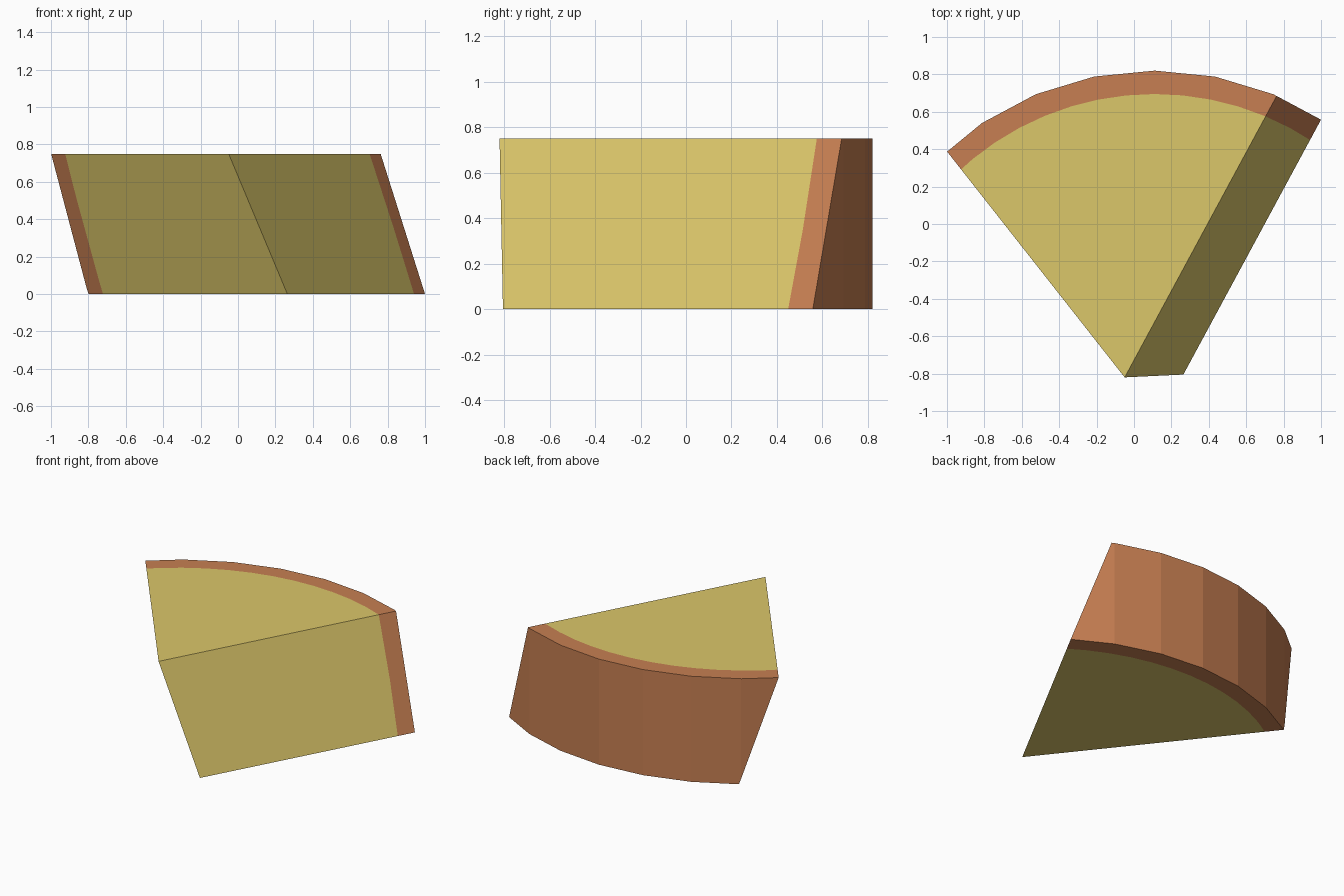
import bpy, bmesh, math
from mathutils import Vector

if "Cube" in bpy.data.objects:
    bpy.data.objects.remove(bpy.data.objects["Cube"])

H = 0.75                       # slice height
CX, CY = 0.11, -0.84           # axis of the round the slice was cut from
R_OUT, R_IN = 1.66, 1.535      # rind outside / inside
STEP = math.radians(11.25)     # 32-sided round


def arc(r, divs):
    """Points along the back arc, left to right."""
    n = 5 * divs
    return [(CX + r * math.sin(i * STEP / divs), CY + r * math.cos(i * STEP / divs))
            for i in range(-n, n + 1)]


def material(name, col):
    m = bpy.data.materials.new(name)
    m.diffuse_color = (*col, 1)
    m.use_nodes = True
    m.node_tree.nodes["Principled BSDF"].inputs["Base Color"].default_value = m.diffuse_color
    return m


# The two slanted knife cuts, meeting in the leaning front edge
tip = Vector((-0.05, -0.82, H))
left_cut = (tip, Vector((-1.0, 0.388, H)), Vector((-0.80, 0.548, 0)))
right_cut = (tip, Vector((0.76, 0.68, H)), Vector((1.0, 0.558, 0)))
inside = Vector((0.1, 0.3, H / 2))


def slice_part(name, outline, mat, is_hidden):
    bm = bmesh.new()
    face = bm.faces.new([bm.verts.new((x, y, 0)) for x, y in outline])
    ext = bmesh.ops.extrude_face_region(bm, geom=[face])
    bmesh.ops.translate(bm, vec=(0, 0, H),
                        verts=[v for v in ext["geom"] if isinstance(v, bmesh.types.BMVert)])
    if not any(f.calc_center_median().z < 1e-4 for f in bm.faces):
        bm.faces.new([v for v in bm.verts if v.co.z < 1e-4][:len(outline)])
    bmesh.ops.recalc_face_normals(bm, faces=bm.faces[:])
    for a, b, c in (left_cut, right_cut):
        n = (b - a).cross(c - a).normalized()
        if n.dot(inside - a) > 0:
            n = -n
        res = bmesh.ops.bisect_plane(bm, geom=bm.verts[:] + bm.edges[:] + bm.faces[:],
                                     dist=1e-6, plane_co=a, plane_no=n, clear_outer=True)
        edges = [e for e in res["geom_cut"] if isinstance(e, bmesh.types.BMEdge)]
        bmesh.ops.edgeloop_fill(bm, edges=edges)
    bmesh.ops.recalc_face_normals(bm, faces=bm.faces[:])
    # Drop the hidden wall where rind and filling touch
    bm.normal_update()
    hidden = [f for f in bm.faces if abs(f.normal.z) < 0.01 and is_hidden(f)]
    bmesh.ops.delete(bm, geom=hidden, context='FACES')
    me = bpy.data.meshes.new(name)
    bm.to_mesh(me)
    bm.free()
    me.materials.append(mat)
    ob = bpy.data.objects.new(name, me)
    bpy.context.collection.objects.link(ob)


inner = arc(R_IN, 2)

# Soft yellow body
slice_part("filling", inner + [(1.5, -1.3), (-1.5, -1.3)],
           material("yellow", (0.71, 0.57, 0.143)), lambda f: True)

# Brown outer band
slice_part("rind", arc(R_OUT, 1) + inner[::-1],
           material("rind brown", (0.57, 0.212, 0.084)), lambda f: f.normal.y < 0)
